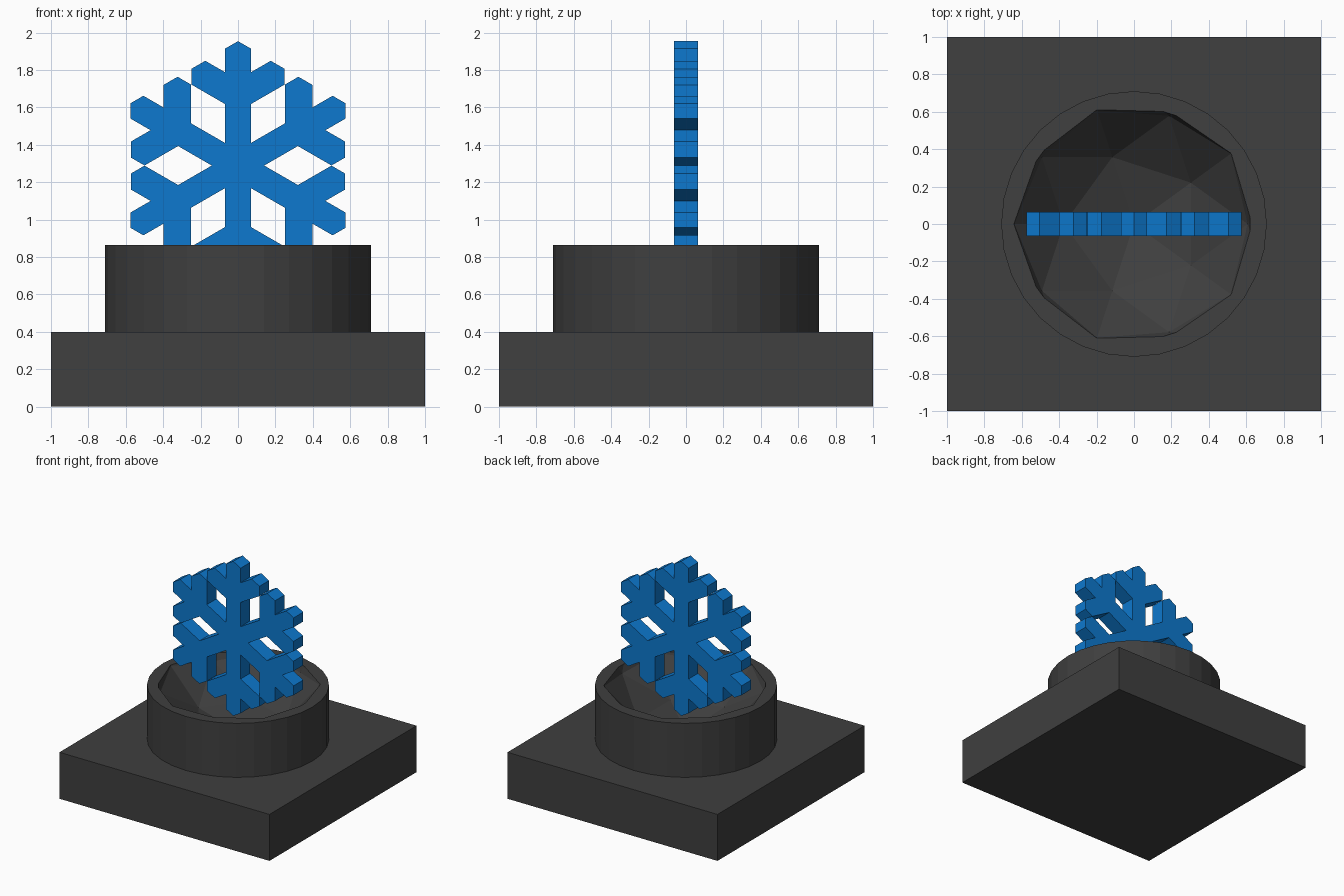
import bpy, bmesh
from math import sin, cos, radians, sqrt

if "Cube" in bpy.data.objects:
    bpy.data.objects.remove(bpy.data.objects["Cube"])


def material(name, rgb):
    m = bpy.data.materials.new(name)
    m.diffuse_color = (*rgb, 1)
    m.use_nodes = True
    m.node_tree.nodes["Principled BSDF"].inputs["Base Color"].default_value = m.diffuse_color
    return m


dark = material("dark_grey", (0.05, 0.05, 0.05))
blue = material("blue", (0.004, 0.19, 0.62))

# Square base slab
bpy.ops.mesh.primitive_cube_add(size=2, location=(0, 0, 0.2))
base = bpy.context.object
base.name = "base"
base.scale.z = 0.2
base.data.materials.append(dark)

# Round pedestal with a faceted bowl cut into its top
TOP = 0.865
bpy.ops.mesh.primitive_cylinder_add(vertices=32, radius=0.71, depth=TOP - 0.4,
                                    location=(0, 0, (TOP + 0.4) / 2))
pedestal = bpy.context.object
pedestal.name = "pedestal"
pedestal.data.materials.append(dark)

bpy.ops.mesh.primitive_ico_sphere_add(subdivisions=2, radius=0.715,
                                      location=(0, 0, TOP + 0.312))
cutter = bpy.context.object
cutter.name = "bowl_cutter"
cutter.hide_render = True
cutter.data.materials.append(dark)

cut = pedestal.modifiers.new("bowl", 'BOOLEAN')
cut.operation = 'DIFFERENCE'
cut.object = cutter
bpy.context.view_layer.objects.active = pedestal
bpy.ops.object.modifier_apply(modifier=cut.name)
bpy.data.objects.remove(cutter, do_unlink=True)

# Snowflake: one six-fold outline, extruded along y
CENTRE, THICK, W = 1.289, 0.13, 0.07
slope = 1 / sqrt(3)
# right half of one arm (lateral, along), from the branch root to the tip
half = [(W, 0.433 - (0.2495 - W) * slope), (0.2495, 0.433), (0.2495, 0.517),
        (0.175, 0.56), (W, 0.56 - (0.175 - W) * slope), (W, 0.665 - W * slope)]
hub = (W, W * sqrt(3))
arm = [hub] + half + [(0, 0.665)] + [(-u, v) for u, v in reversed(half)]

bm = bmesh.new()
verts = []
for k in range(6):
    a = radians(60 * k)
    for u, v in arm:
        verts.append(bm.verts.new((u * cos(a) - v * sin(a), -THICK / 2,
                                   CENTRE + u * sin(a) + v * cos(a))))
face = bm.faces.new(verts)
ext = bmesh.ops.extrude_face_region(bm, geom=[face])
moved = [g for g in ext["geom"] if isinstance(g, bmesh.types.BMVert)]
bmesh.ops.translate(bm, vec=(0, THICK, 0), verts=moved)
bmesh.ops.recalc_face_normals(bm, faces=bm.faces)
mesh = bpy.data.meshes.new("snowflake")
bm.to_mesh(mesh)
bm.free()
mesh.materials.append(blue)
snowflake = bpy.data.objects.new("snowflake", mesh)
bpy.context.collection.objects.link(snowflake)
